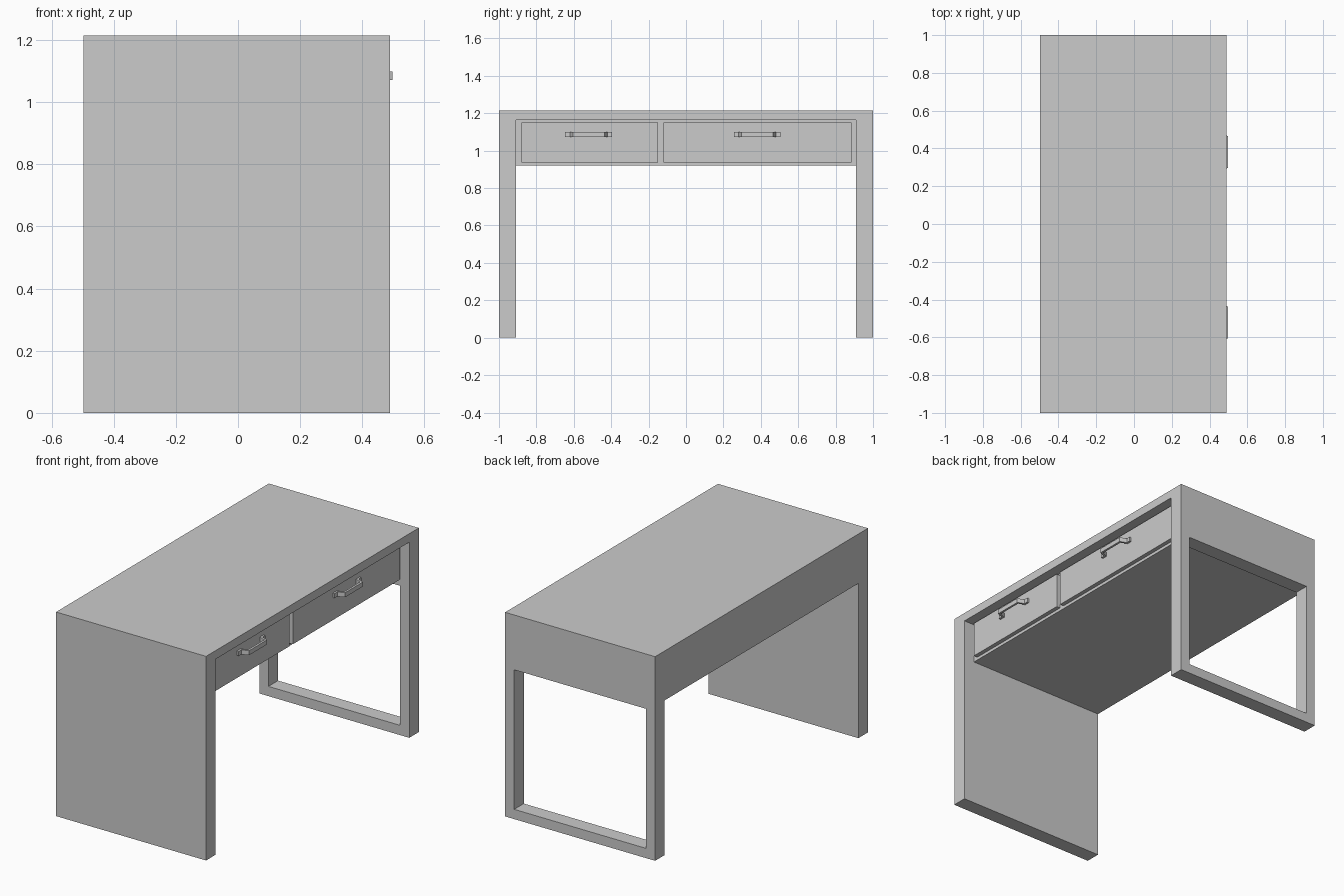
import bpy, bmesh

if "Cube" in bpy.data.objects:
    bpy.data.objects.remove(bpy.data.objects["Cube"])

BACK, FRONT, TOP = -0.497, 0.49, 1.214
CASE_X, DRAWER_X = 0.42, 0.445   # recessed case front, drawer faces


def box(name, x, y, z):
    bm = bmesh.new()
    bmesh.ops.create_cube(bm, size=1)
    for v in bm.verts:
        for i, (a, b) in enumerate((x, y, z)):
            v.co[i] = a if v.co[i] < 0 else b
    return to_object(name, bm)


def prism(name, profile, z0, z1):
    """Extrude an outline in the xy plane upwards."""
    bm = bmesh.new()
    face = bm.faces.new([bm.verts.new((x, y, z0)) for x, y in profile])
    ext = bmesh.ops.extrude_face_region(bm, geom=[face])
    bmesh.ops.translate(bm, vec=(0, 0, z1 - z0),
                        verts=[g for g in ext["geom"] if isinstance(g, bmesh.types.BMVert)])
    bmesh.ops.recalc_face_normals(bm, faces=bm.faces)
    return to_object(name, bm)


def to_object(name, bm):
    mesh = bpy.data.meshes.new(name)
    bm.to_mesh(mesh)
    bm.free()
    obj = bpy.data.objects.new(name, mesh)
    bpy.context.collection.objects.link(obj)
    return obj


def cut(target, cutter):
    mod = target.modifiers.new(cutter.name, 'BOOLEAN')
    mod.operation = 'DIFFERENCE'
    mod.solver = 'EXACT'
    mod.object = cutter
    bpy.context.view_layer.objects.active = target
    bpy.ops.object.modifier_apply(modifier=mod.name)
    bpy.data.objects.remove(cutter)


# Desk shell: slab top, solid leg, drawer case and open frame leg in one piece
desk = box("desk_body", (BACK, FRONT), (-1, 1), (0, TOP))
cut(desk, box("knee_space", (-1, 1), (-0.91, 0.91), (-0.5, 0.92)))
cut(desk, box("drawer_recess", (CASE_X, 1), (-0.91, 0.91), (0.5, 1.163)))
cut(desk, box("leg_window", (BACK + 0.06, FRONT - 0.06), (0.8, 1.2), (0.058, 0.888)))

# Drawer fronts, proud of the case
for side, y in (("left", (-0.88, -0.15)), ("right", (-0.12, 0.885))):
    box(side + "_drawer_front", (CASE_X, DRAWER_X), y, (0.938, 1.15))

# Bent strap handles: flat end tabs, slanted posts, straight grip
half = [(0, 0.125), (0.012, 0.125), (0.012, 0.1), (0.052, 0.084)]
inner = [(0.039, 0.077), (0.0, 0.092)]
strap = (half + [(x, -y) for x, y in reversed(half)]
         + [(x, -y) for x, y in reversed(inner)] + inner)
for side, yc in (("left", -0.521), ("right", 0.381)):
    prism(side + "_drawer_handle",
          [(DRAWER_X + x, yc + y) for x, y in strap], 1.072, 1.099)
